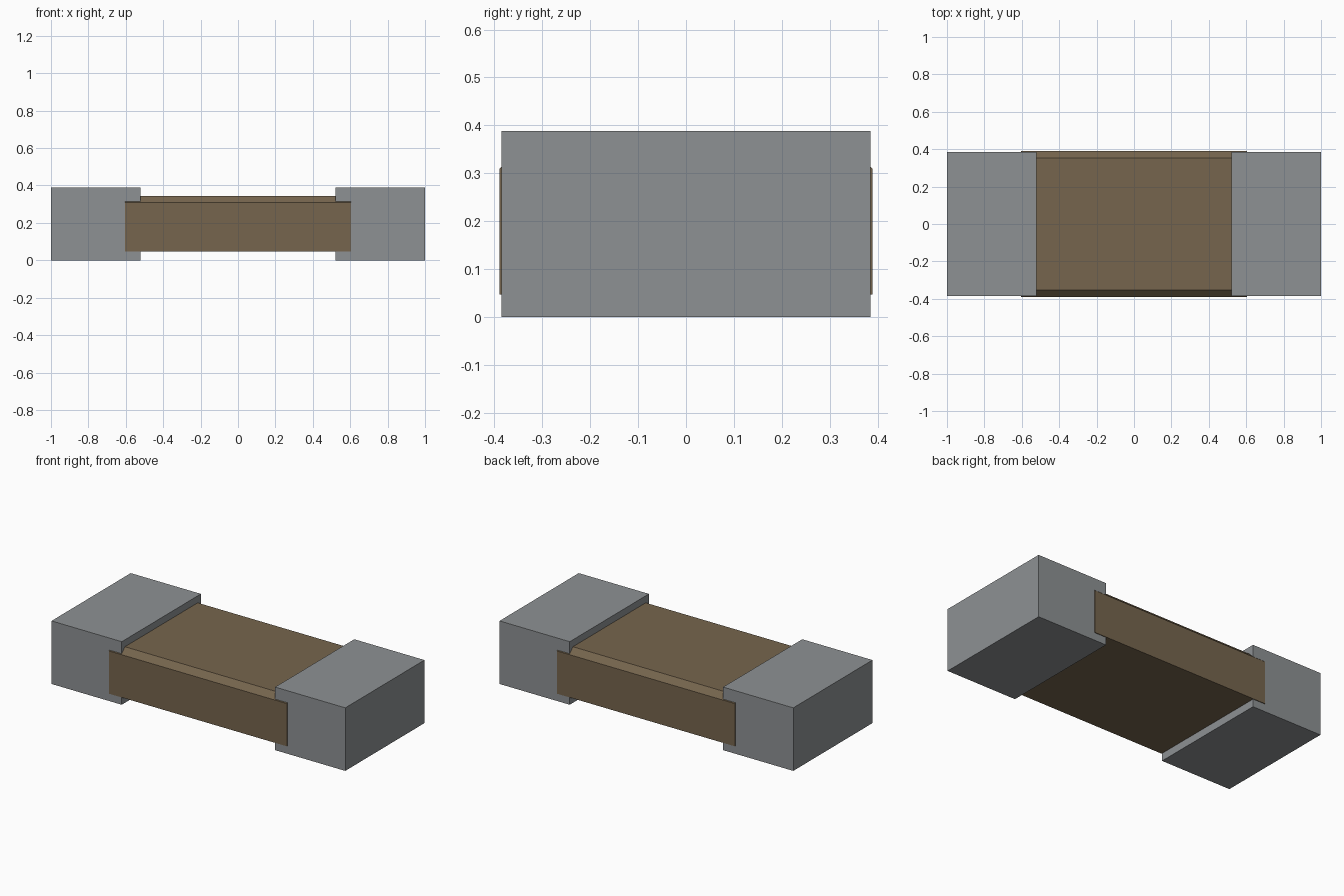
import bpy
import bmesh

cube = bpy.data.objects.get("Cube")
if cube:
    bpy.data.objects.remove(cube, do_unlink=True)


def make_material(name, rgb):
    mat = bpy.data.materials.new(name)
    mat.use_nodes = True
    mat.diffuse_color = (*rgb, 1)
    mat.node_tree.nodes["Principled BSDF"].inputs["Base Color"].default_value = (*rgb, 1)
    return mat


def extrude_profile(name, profile, x0, x1, mat):
    """Sweep a closed (y, z) profile along x from x0 to x1."""
    bm = bmesh.new()
    face = bm.faces.new([bm.verts.new((x0, y, z)) for y, z in profile])
    swept = bmesh.ops.extrude_face_region(bm, geom=[face])["geom"]
    verts = [v for v in swept if isinstance(v, bmesh.types.BMVert)]
    bmesh.ops.translate(bm, verts=verts, vec=(x1 - x0, 0, 0))
    bmesh.ops.recalc_face_normals(bm, faces=bm.faces)
    mesh = bpy.data.meshes.new(name)
    bm.to_mesh(mesh)
    bm.free()
    mesh.materials.append(mat)
    obj = bpy.data.objects.new(name, mesh)
    bpy.context.collection.objects.link(obj)
    return obj


brown = make_material("ceramic brown", (0.18, 0.13, 0.075))
grey = make_material("metal grey", (0.27, 0.285, 0.295))

# Ceramic body with bevelled upper edges
half = [(0.389, 0.047), (0.389, 0.31), (0.354, 0.345)]
body_profile = half + [(-y, z) for y, z in reversed(half)]
extrude_profile("ceramic_body", body_profile, -0.605, 0.605, brown)

# Metal end caps, slightly narrower than the body
w, h = 0.385, 0.388
cap_profile = [(w, 0), (w, h), (-w, h), (-w, 0)]
for side, name in ((1, "left_end_cap"), (-1, "right_end_cap")):
    extrude_profile(name, cap_profile, side * 0.522, side * 1.0, grey)
